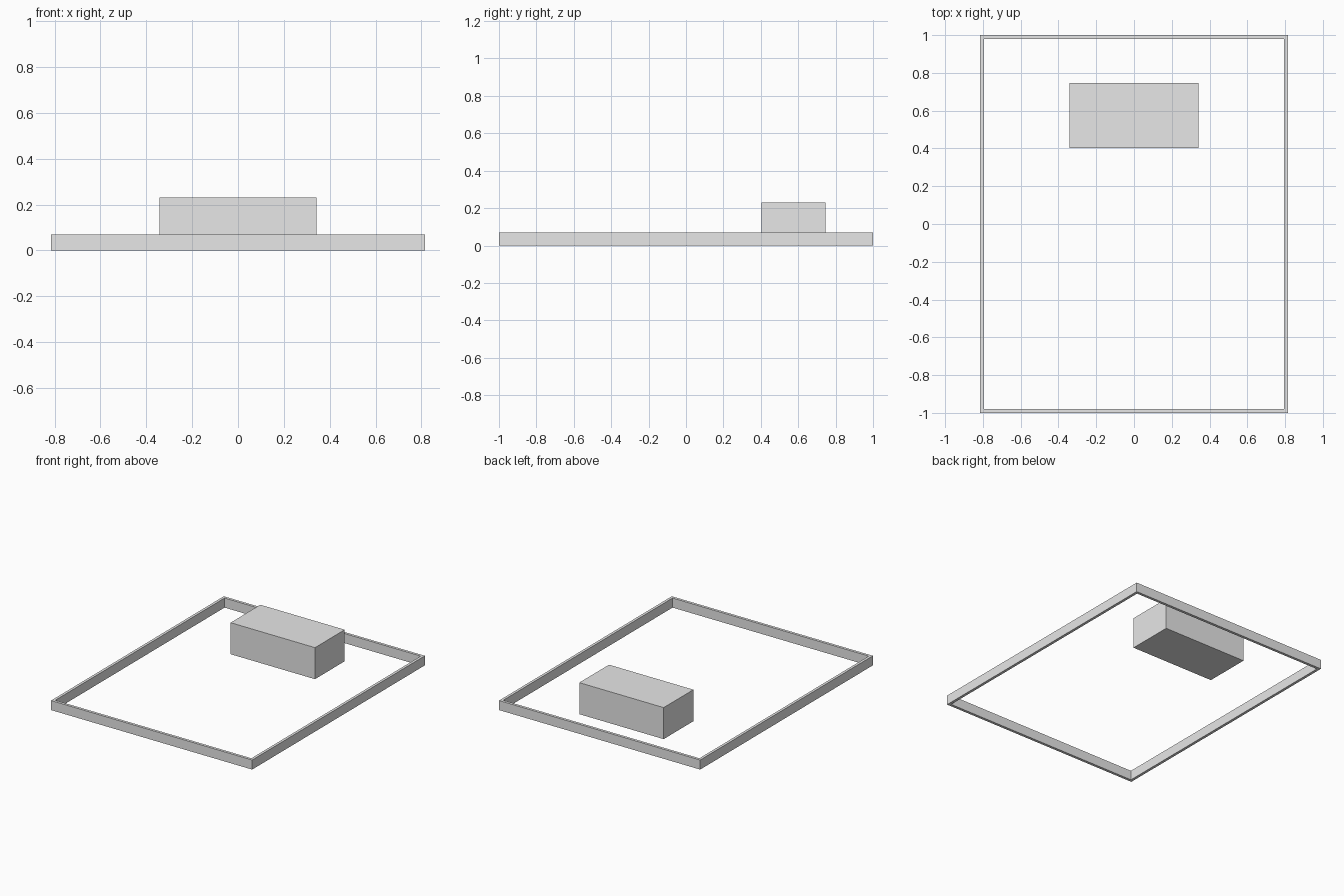
import bpy

cube = bpy.data.objects.get("Cube")
if cube:
    bpy.data.objects.remove(cube, do_unlink=True)

# Single plain grey
grey = bpy.data.materials.new("light_grey")
grey.use_nodes = True
GREY = (0.8, 0.8, 0.8, 1.0)
grey.diffuse_color = GREY
grey.node_tree.nodes["Principled BSDF"].inputs["Base Color"].default_value = GREY


def mesh_object(name, verts, faces):
    mesh = bpy.data.meshes.new(name)
    mesh.from_pydata(verts, [], faces)
    mesh.materials.append(grey)
    obj = bpy.data.objects.new(name, mesh)
    bpy.context.collection.objects.link(obj)
    return obj


def rectangle(hx, hy, z):
    return [(-hx, -hy, z), (hx, -hy, z), (hx, hy, z), (-hx, hy, z)]


# Rectangular border: outer and inner loops, at the bottom and the top
HX, HY, HEIGHT, WALL = 0.815, 1.0, 0.07, 0.02
verts = []
for z in (0, HEIGHT):
    verts += rectangle(HX, HY, z) + rectangle(HX - WALL, HY - WALL, z)
faces = []
for i in range(4):
    j = (i + 1) % 4
    faces += [
        (i, j, j + 8, i + 8),              # outer wall
        (j + 4, i + 4, i + 12, j + 12),    # inner wall
        (i + 8, j + 8, j + 12, i + 12),    # top rim
        (j, i, i + 4, j + 4),              # bottom rim
    ]
mesh_object("border_frame", verts, faces)

# Solid block standing inside the border, near the back
bpy.ops.mesh.primitive_cube_add(size=1, location=(0, 0.575, 0.1155))
block = bpy.context.object
block.name = "block"
block.scale = (0.684, 0.344, 0.231)
bpy.ops.object.transform_apply(location=False, rotation=False, scale=True)
block.data.materials.append(grey)
